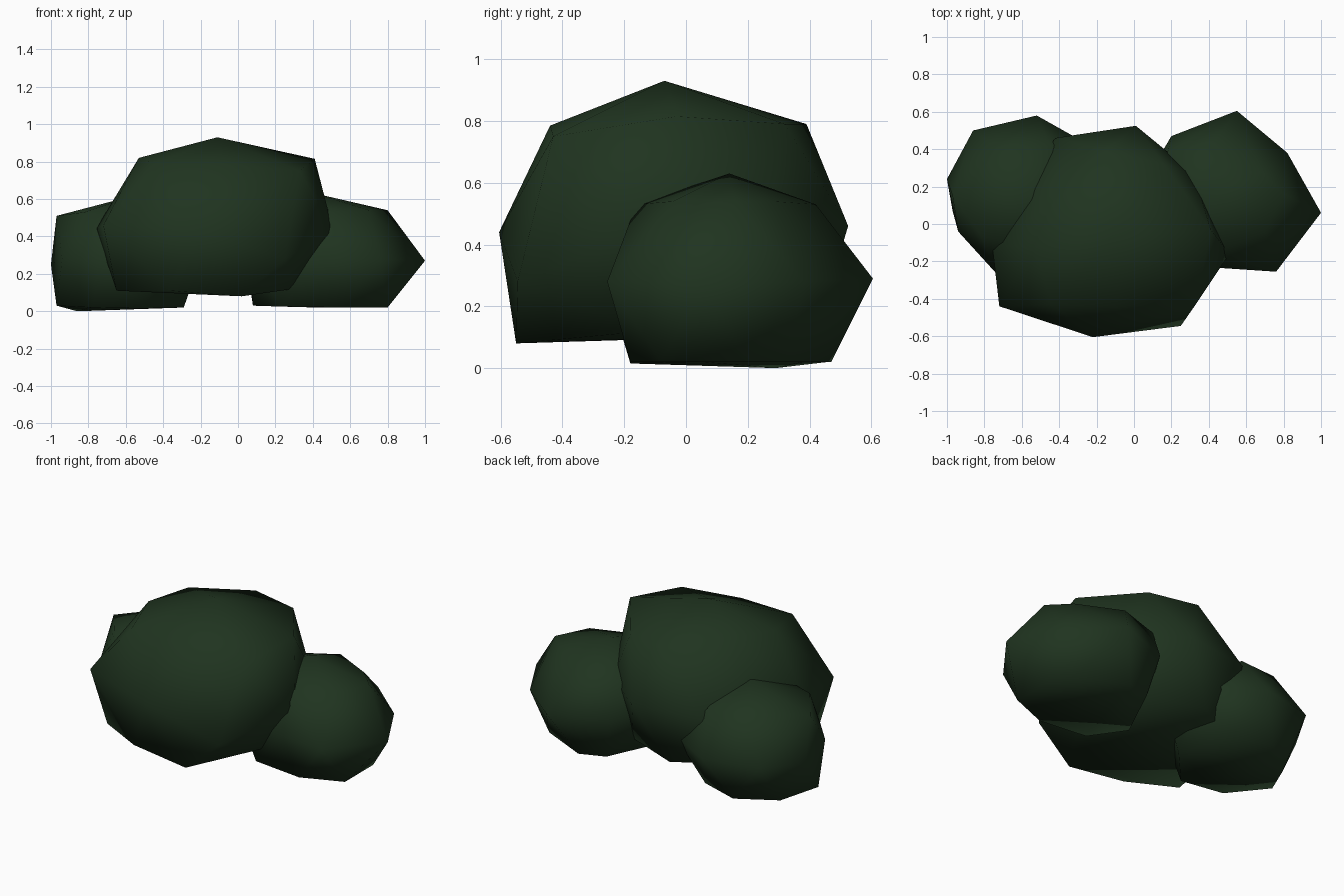
import bpy, bmesh

green = bpy.data.materials.new("dark leaf green")
green.diffuse_color = (0.014, 0.034, 0.014, 1)


def clump(name, points):
    """Smooth-shaded faceted blob: hull of apex, upper, middle and bottom rings."""
    bm = bmesh.new()
    for p in points:
        bm.verts.new(p)
    bmesh.ops.convex_hull(bm, input=bm.verts[:])
    loose = [v for v in bm.verts if not v.link_faces]
    bmesh.ops.delete(bm, geom=loose, context='VERTS')
    bmesh.ops.recalc_face_normals(bm, faces=bm.faces[:])
    for f in bm.faces:
        f.smooth = True
    me = bpy.data.meshes.new(name)
    bm.to_mesh(me)
    bm.free()
    me.materials.append(green)
    ob = bpy.data.objects.new(name, me)
    bpy.context.collection.objects.link(ob)


# large central clump
clump("main_clump", [
    (-0.11, -0.07, 0.93),
    (-0.42, 0.11, 0.845), (-0.53, -0.13, 0.82), (-0.44, -0.43, 0.785),
    (-0.08, -0.44, 0.785), (0.33, -0.43, 0.75), (0.41, -0.03, 0.815),
    (0.16, 0.32, 0.79), (-0.15, 0.39, 0.79),
    (-0.76, -0.10, 0.44), (-0.72, -0.44, 0.46), (-0.22, -0.605, 0.44),
    (0.25, -0.545, 0.28), (0.51, -0.16, 0.43), (0.32, 0.27, 0.45),
    (0.01, 0.525, 0.46), (-0.42, 0.46, 0.46), (-0.60, 0.23, 0.45),
    (-0.65, -0.37, 0.11), (-0.36, -0.52, 0.11), (0.02, -0.55, 0.08),
    (0.30, -0.12, 0.12), (0.17, 0.28, 0.11), (-0.18, 0.42, 0.11),
    (-0.52, 0.22, 0.11)])

# lower right clump
clump("right_clump", [
    (0.41, 0.14, 0.63),
    (0.80, 0.16, 0.54), (0.70, -0.04, 0.54), (0.42, -0.16, 0.53),
    (0.18, 0.15, 0.53), (0.18, 0.38, 0.49), (0.42, 0.42, 0.53),
    (0.68, 0.28, 0.54),
    (1.0, 0.06, 0.27), (0.76, -0.255, 0.28), (0.46, -0.235, 0.28),
    (0.07, -0.10, 0.28), (0.04, 0.20, 0.28), (0.20, 0.47, 0.29),
    (0.55, 0.605, 0.29), (0.82, 0.38, 0.28),
    (0.80, 0.20, 0.02), (0.80, -0.08, 0.02), (0.55, -0.18, 0.02),
    (0.23, -0.15, 0.025), (0.08, 0.05, 0.03), (0.26, 0.42, 0.025),
    (0.42, 0.47, 0.02), (0.72, 0.33, 0.02)])

# lower left clump
clump("left_clump", [
    (-0.55, 0.14, 0.62),
    (-0.97, 0.15, 0.51), (-0.82, -0.06, 0.53), (-0.55, -0.15, 0.53),
    (-0.33, 0.12, 0.53), (-0.45, 0.42, 0.52), (-0.71, 0.39, 0.53),
    (-1.0, 0.24, 0.25), (-0.94, -0.04, 0.28), (-0.74, -0.26, 0.28),
    (-0.42, -0.22, 0.28), (-0.20, 0.05, 0.28), (-0.20, 0.40, 0.28),
    (-0.52, 0.58, 0.28), (-0.86, 0.50, 0.28),
    (-0.97, 0.07, 0.03), (-0.86, 0.29, 0.0), (-0.78, -0.14, 0.02),
    (-0.50, -0.18, 0.015), (-0.29, 0.05, 0.02), (-0.40, 0.38, 0.02),
    (-0.65, 0.46, 0.02)])
